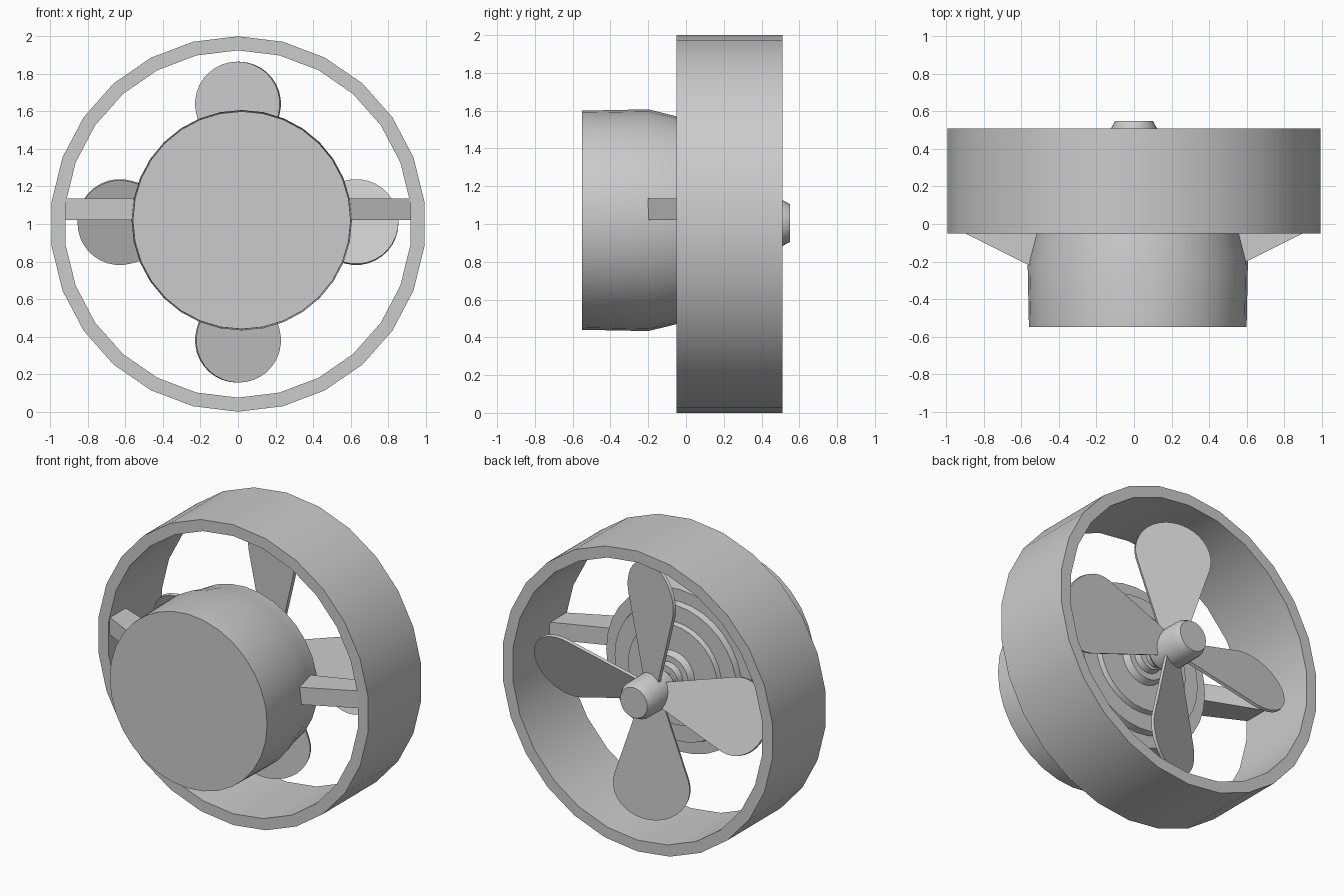
import bpy, bmesh, math
from mathutils import Vector, Matrix

if "Cube" in bpy.data.objects:
    bpy.data.objects.remove(bpy.data.objects["Cube"])


def finish(name, bm, smooth=True):
    bmesh.ops.remove_doubles(bm, verts=bm.verts, dist=1e-5)
    bmesh.ops.recalc_face_normals(bm, faces=bm.faces)
    me = bpy.data.meshes.new(name)
    bm.to_mesh(me)
    bm.free()
    ob = bpy.data.objects.new(name, me)
    bpy.context.collection.objects.link(ob)
    if smooth:
        bpy.ops.object.select_all(action='DESELECT')
        ob.select_set(True)
        bpy.context.view_layer.objects.active = ob
        bpy.ops.object.shade_smooth_by_angle(angle=math.radians(30))
    return ob


def lathe(name, profile, sides, cx=0.0, cz=1.0, closed=False):
    """Revolve (radius, y) points around the y axis; cap the ends unless closed."""
    bm = bmesh.new()
    rings = []
    for r, y in profile:
        rings.append([bm.verts.new((cx + r * math.sin(a), y, cz + r * math.cos(a)))
                      for a in (2 * math.pi * i / sides for i in range(sides))])
    pairs = list(zip(rings, rings[1:]))
    if closed:
        pairs.append((rings[-1], rings[0]))
    else:
        bm.faces.new(rings[0])
        bm.faces.new(rings[-1])
    for a, b in pairs:
        for i in range(sides):
            j = (i + 1) % sides
            bm.faces.new((a[i], a[j], b[j], b[i]))
    return finish(name, bm)


def prism(name, outline, offset, matrix=None, smooth=False):
    """Extrude a flat outline by an offset."""
    bm = bmesh.new()
    face = bm.faces.new([bm.verts.new(p) for p in outline])
    ext = bmesh.ops.extrude_face_region(bm, geom=[face])
    moved = [v for v in ext['geom'] if isinstance(v, bmesh.types.BMVert)]
    bmesh.ops.translate(bm, verts=moved, vec=Vector(offset))
    if matrix:
        bm.transform(matrix)
    return finish(name, bm, smooth)


# Outer duct ring
lathe("duct_ring", [(1.0, -0.05), (1.0, 0.51), (0.925, 0.51), (0.925, -0.05)],
      26, closed=True)

# Motor housing with stepped back
lathe("motor_housing",
      [(0.58, -0.55), (0.587, -0.2), (0.55, -0.05), (0.54, 0.04), (0.46, 0.04),
       (0.45, 0.08), (0.34, 0.08), (0.33, 0.11), (0.16, 0.11), (0.14, 0.15),
       (0.10, 0.15), (0.09, 0.19)], 32, cx=0.02, cz=1.02)

# Drive shaft and hub
lathe("shaft", [(0.06, 0.12), (0.06, 0.35)], 16, cz=1.005)
lathe("hub", [(0.11, 0.26), (0.125, 0.28), (0.122, 0.51), (0.10, 0.55)], 24, cz=1.005)

# Propeller blades: round-tipped paddles, pitched about their length
outline = [(-0.07, 0, 0.06)]
for i in range(21):
    a = math.radians(195 - 210 * i / 20)
    outline.append((0.24 * math.cos(a), 0, 0.63 + 0.225 * math.sin(a)))
outline.append((0.07, 0, 0.06))
pitch = Matrix.Rotation(math.radians(-20), 4, 'Z')
for k in range(4):
    m = (Matrix.Translation((0, 0.36, 1.01))
         @ Matrix.Rotation(k * math.pi / 2, 4, 'Y') @ pitch
         @ Matrix.Translation((0, -0.01, 0)))
    prism("blade_%d" % (k + 1), outline, (0, 0.02, 0), m, True)

# Slanted struts joining motor and ring
for s, side in ((1, "right"), (-1, "left")):
    plan = [(0.53, -0.23), (0.59, -0.205), (0.93, -0.035), (0.93, 0.13), (0.50, -0.04)]
    prism("strut_" + side, [(s * x, y, 1.02) for x, y in plan], (0, 0, 0.115))
